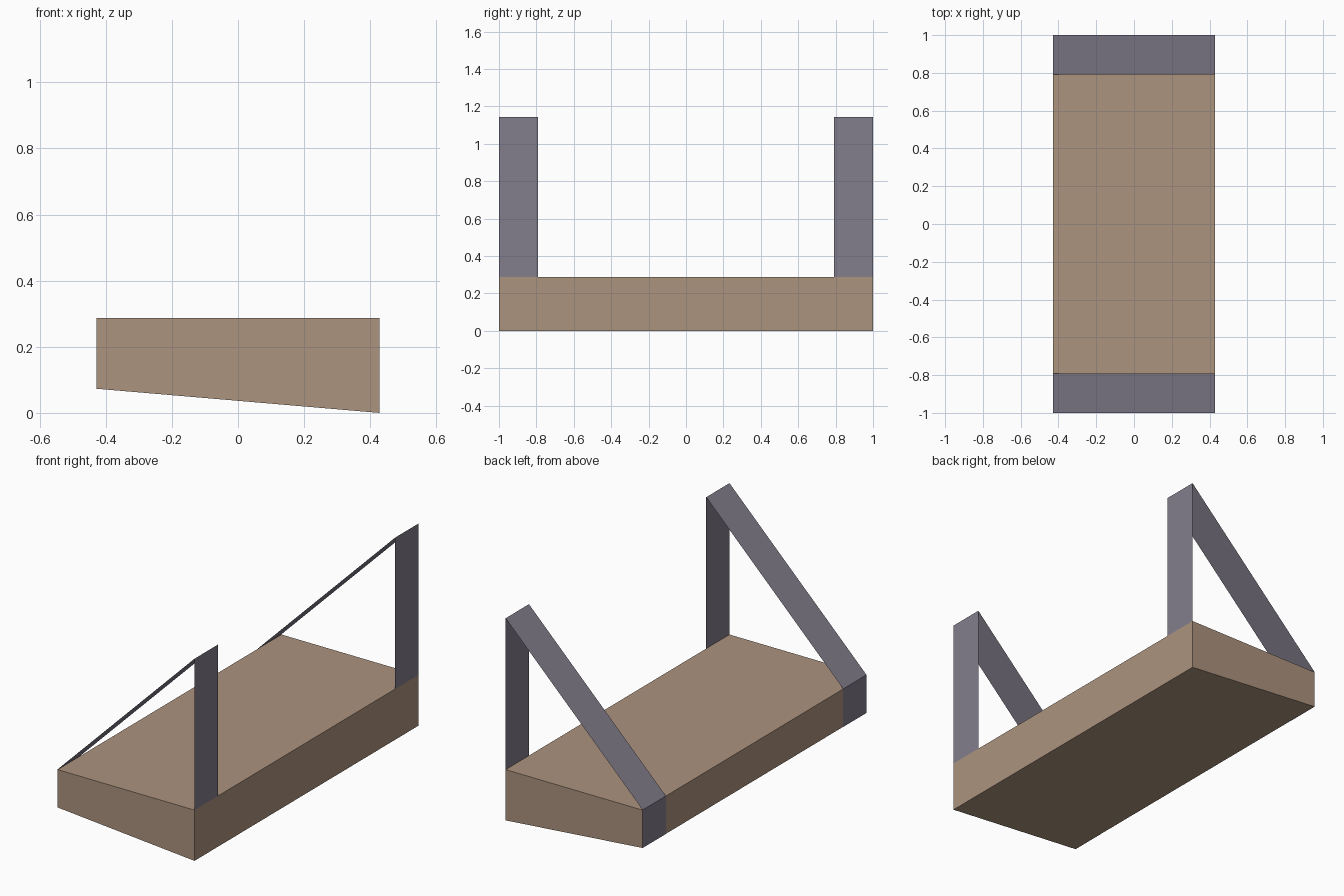
import bpy
import bmesh

cube = bpy.data.objects.get("Cube")
if cube:
    bpy.data.objects.remove(cube, do_unlink=True)

HALF_W, HALF_L = 0.428, 1.0
TOP, LOW_EDGE, PEAK = 0.287, 0.073, 1.143
STRAP_INNER = 0.792
SKIN = 0.001  # keeps the strap ends just off the board


def make_material(name, colour):
    mat = bpy.data.materials.new(name)
    mat.use_nodes = True
    mat.diffuse_color = colour
    mat.node_tree.nodes["Principled BSDF"].inputs["Base Color"].default_value = colour
    return mat


def extrude_profile(name, points, y0, y1, mat, closed):
    """Sweep an x-z profile along y; a closed profile also gets end caps."""
    bm = bmesh.new()
    near = [bm.verts.new((x, y0, z)) for x, z in points]
    far = [bm.verts.new((x, y1, z)) for x, z in points]
    count = len(points)
    for i in range(count if closed else count - 1):
        j = (i + 1) % count
        bm.faces.new((near[i], near[j], far[j], far[i]))
    if closed:
        bm.faces.new(near)
        bm.faces.new(far[::-1])
    bmesh.ops.recalc_face_normals(bm, faces=bm.faces)
    mesh = bpy.data.meshes.new(name)
    bm.to_mesh(mesh)
    bm.free()
    # Open ribbons face outward, like the slanted run that looks up
    if not closed and mesh.polygons[1].normal.z < 0:
        mesh.flip_normals()
    mesh.materials.append(mat)
    obj = bpy.data.objects.new(name, mesh)
    bpy.context.collection.objects.link(obj)
    return obj


wood = make_material("brown wood", (0.413, 0.292, 0.212, 1))
strap = make_material("grey strap", (0.227, 0.209, 0.262, 1))

# Shelf board with a sloping underside
board = [(-HALF_W, LOW_EDGE), (HALF_W, 0), (HALF_W, TOP), (-HALF_W, TOP)]
extrude_profile("shelf_board", board, -HALF_L, HALF_L, wood, True)

# Thin folded straps: upright, slanted run, then down over the board's edge
edge = -HALF_W - SKIN
ribbon = [(HALF_W, TOP), (HALF_W, PEAK), (edge, TOP + SKIN), (edge, LOW_EDGE)]
for name, y0, y1 in (("front_strap", -HALF_L, -STRAP_INNER),
                     ("back_strap", STRAP_INNER, HALF_L)):
    extrude_profile(name, ribbon, y0, y1, strap, False)
